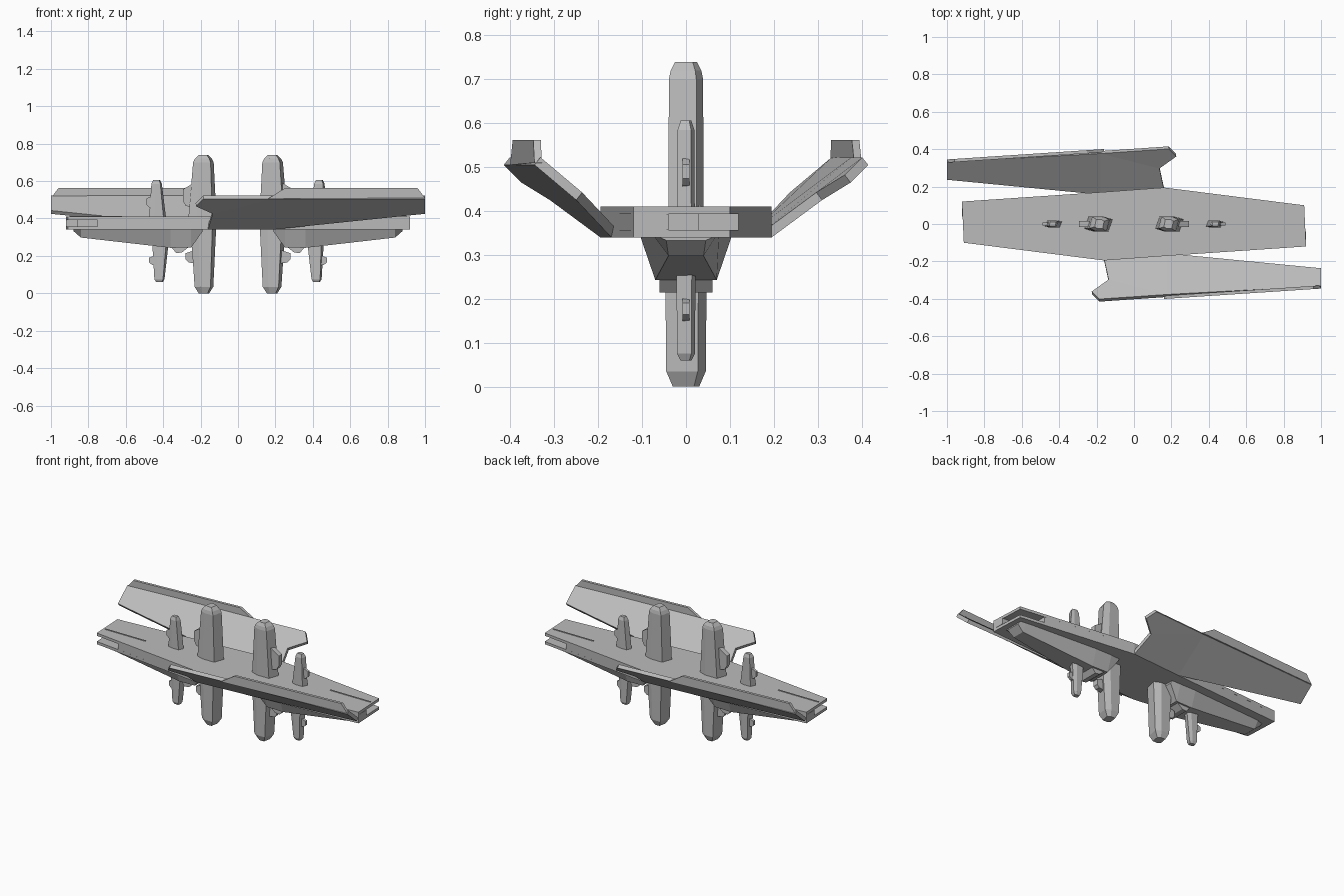
import bpy, bmesh

if "Cube" in bpy.data.objects:
    bpy.data.objects.remove(bpy.data.objects["Cube"])

grey = bpy.data.materials.new("hull grey")
grey.diffuse_color = (0.5, 0.5, 0.5, 1)
grey.use_nodes = True
grey.node_tree.nodes["Principled BSDF"].inputs["Base Color"].default_value = grey.diffuse_color


def make(name, verts, faces, s=1, fix=True):
    """Mesh from points; s=-1 turns the part half a turn about the z axis."""
    bm = bmesh.new()
    vs = [bm.verts.new((s * x, s * y, z)) for x, y, z in verts]
    for f in faces:
        bm.faces.new([vs[i] for i in f])
    if fix:
        bmesh.ops.recalc_face_normals(bm, faces=bm.faces[:])
    me = bpy.data.meshes.new(name)
    bm.to_mesh(me)
    bm.free()
    me.materials.append(grey)
    ob = bpy.data.objects.new(name, me)
    bpy.context.collection.objects.link(ob)
    return ob


def loft(name, rings, s=1):
    """Skin a row of equal rings and cap both ends."""
    n = len(rings[0])
    verts = [p for r in rings for p in r]
    faces = [[k * n + i, k * n + (i + 1) % n, (k + 1) * n + (i + 1) % n, (k + 1) * n + i]
             for k in range(len(rings) - 1) for i in range(n)]
    faces += [list(range(n)), list(range(len(verts) - n, len(verts)))]
    return make(name, verts, faces, s)


def slab(name, outline, z0, z1, s=1):
    return loft(name, [[(x, y, z) for x, y in outline] for z in (z0, z1)], s)


def pylon(name, levels, s):
    """Skewed six-sided tower; each level is (centre x, half width, half depth, z)."""
    shape = [(-1, -.6), (-.4, -1), (.7, -1), (1, .6), (.4, 1), (-.7, 1)]
    loft(name, [[(c + w * a, d * b, z) for a, b in shape] for c, w, d, z in levels], s)


def pod(name, x0, x1, d, z0, z1, s):
    """Chamfered sensor pod on the outer side of a tower."""
    c = (z1 - z0) * .3
    side = [(x0, z0), (x1 - .015, z0 + c * .4), (x1, z0 + c), (x1, z1 - c), (x0, z1)]
    loft(name, [[(x, y, z) for x, z in side] for y in (-d, d)], s)


# Central deck: two plates around a shorter core
half = [(.18, -.17), (.92, -.12), (.91, .10), (.16, .195)]
deck = half + [(-x, -y) for x, y in half]
slab("upper_deck", deck, .393, .41)
slab("lower_deck", deck, .34, .357)
half = [(.18, -.17), (.75, -.131), (.75, .12), (.16, .195)]
slab("deck_core", half + [(-x, -y) for x, y in half], .357, .393)

for s in (1, -1):
    # Closed side and inner block of the open bow
    slab("bow_wall", [(.75, -.131), (.92, -.12), (.92, -.04), (.75, -.04)], .357, .393, s)
    slab("bow_block", [(.75, -.04), (.86, -.04), (.86, .03), (.75, .03)], .357, .393, s)
    slab("deck_strip", [(.62, .028), (.90, .028), (.90, .034), (.62, .034)], .41, .414, s)

    # Keel hung below each half of the deck
    keel = [(.19, .105, .09, .33), (.25, .105, .07, .245), (.36, .105, .07, .243),
            (.84, .075, .04, .298), (.88, .07, .045, .333)]
    loft("keel", [[(x, -t, .345), (x, -b, z), (x, b, z), (x, t, .345)]
                  for x, t, b, z in keel], s)
    loft("keel_fin", [[(x, y, z) for x, z in
                       ((.26, .25), (.30, .218), (.33, .215), (.36, .25))]
                      for y in (-.06, .06)], s)

    # Swept wing with a crease, and the raised lip on its outer edge
    wing = [(-.16, -.195, .34), (-.135, -.31, .425), (-.225, -.375, .465),
            (-.185, -.415, .505), (.18, -.39, .505), (.18, -.17, .34),
            (1, -.345, .505), (1, -.25, .425)]
    ob = make("wing", wing, [[0, 1, 4, 5], [1, 2, 3, 4], [5, 4, 6, 7]], s, False)
    mod = ob.modifiers.new("thickness", 'SOLIDIFY')
    mod.thickness = .022
    mod.offset = 1
    lip = [(.16, .505), (.25, .562), (.96, .562), (1, .51)]
    loft("wing_lip", [[(x, -.40 + (x - .17) * .066 + t, z) for x, z in lip]
                      for t in (0, .017)], s)

    # Tall and short towers above the deck
    pylon("tall_upper_tower", [(.19, .075, .04, .405), (.185, .055, .039, .70),
                               (.185, .045, .035, .72), (.185, .025, .025, .74)], s)
    pod("tall_upper_pod", .22, .295, .015, .45, .60, s)
    pylon("short_upper_tower", [(.43, .045, .02, .405), (.435, .028, .019, .585),
                                (.435, .018, .012, .606)], s)
    pod("short_upper_pod", .44, .49, .008, .45, .53, s)

    # Tall and short towers below the deck
    pylon("tall_lower_tower", [(.185, .068, .048, .345), (.182, .05, .045, .035),
                               (.182, .028, .03, 0)], s)
    pod("tall_lower_pod", .20, .28, .016, .155, .24, s)
    pylon("short_lower_tower", [(.415, .043, .022, .26), (.42, .027, .02, .075),
                                (.42, .018, .013, .06)], s)
    pod("short_lower_pod", .42, .475, .008, .145, .21, s)
